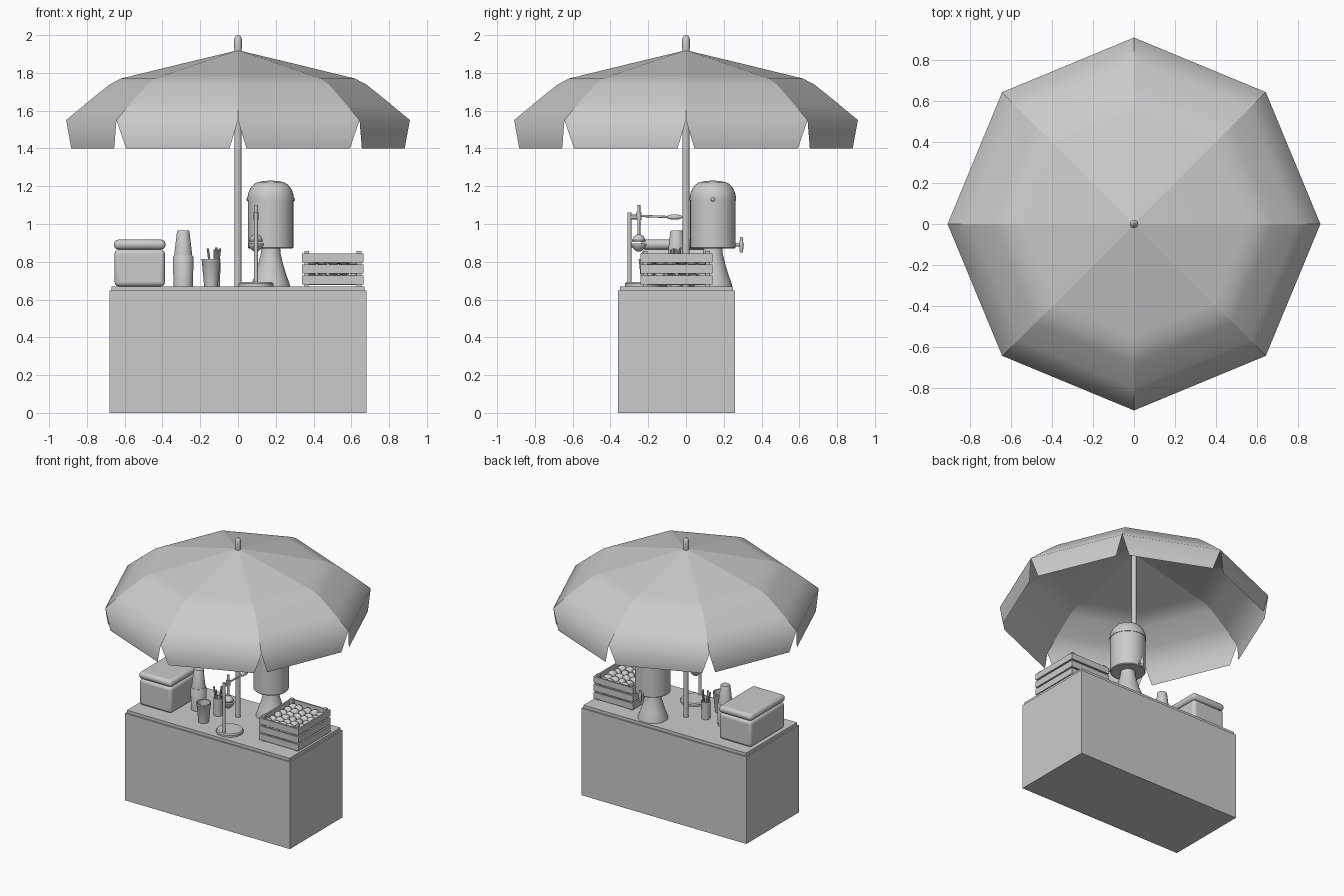
import bpy, bmesh, math, random
from mathutils import Vector, Matrix

if "Cube" in bpy.data.objects:
    bpy.data.objects.remove(bpy.data.objects["Cube"])

random.seed(4)
TOP = 0.67


def finish(name, bm, smooth=True, bevel=0, segs=3):
    bmesh.ops.recalc_face_normals(bm, faces=bm.faces[:])
    me = bpy.data.meshes.new(name)
    bm.to_mesh(me)
    bm.free()
    ob = bpy.data.objects.new(name, me)
    bpy.context.collection.objects.link(ob)
    if bevel:
        m = ob.modifiers.new("bevel", 'BEVEL')
        m.width, m.segments = bevel, segs
    if smooth:
        bpy.ops.object.select_all(action='DESELECT')
        bpy.context.view_layer.objects.active = ob
        ob.select_set(True)
        bpy.ops.object.shade_smooth_by_angle(angle=math.radians(35))
    return ob


def add_box(bm, x0, x1, y0, y1, z0, z1):
    m = Matrix.Translation(((x0 + x1) / 2, (y0 + y1) / 2, (z0 + z1) / 2))
    bmesh.ops.create_cube(bm, size=1, matrix=m @ Matrix.Diagonal((x1 - x0, y1 - y0, z1 - z0, 1)))


def box(name, *dims, bevel=0, segs=3):
    bm = bmesh.new()
    add_box(bm, *dims)
    return finish(name, bm, bevel > 0, bevel, segs)


def lathe(name, x, y, prof, n=32):
    """Spin (radius, z) points about a vertical axis; open ends are capped."""
    bm = bmesh.new()
    rings = [[bm.verts.new((x + r * math.cos(2 * math.pi * i / n),
                            y + r * math.sin(2 * math.pi * i / n), z)) for i in range(n)]
             for r, z in prof]
    for a, b in zip(rings, rings[1:]):
        for i in range(n):
            j = (i + 1) % n
            bm.faces.new((a[i], a[j], b[j], b[i]))
    bm.faces.new(rings[0])
    bm.faces.new(rings[-1])
    return finish(name, bm)


def rod(name, a, b, r, r2=None, n=12):
    a, b = Vector(a), Vector(b)
    d = b - a
    bm = bmesh.new()
    m = Matrix.Translation((a + b) / 2) @ d.to_track_quat('Z', 'Y').to_matrix().to_4x4()
    bmesh.ops.create_cone(bm, cap_ends=True, segments=n, radius1=r,
                          radius2=r if r2 is None else r2, depth=d.length, matrix=m)
    return finish(name, bm)


def ball(name, c, s):
    bm = bmesh.new()
    bmesh.ops.create_uvsphere(bm, u_segments=16, v_segments=10, radius=1,
                              matrix=Matrix.Translation(c) @ Matrix.Diagonal((*s, 1)))
    return finish(name, bm)


# Counter
box("counter_body", -0.68, 0.68, -0.36, 0.26, 0, 0.648)
box("counter_top", -0.67, 0.67, -0.35, 0.25, 0.648, TOP)

# Parasol: eight separate panels so the ribs stay crisp, each with a cut-away valance
prof = [(0, 1.92), (0.3, 1.848), (0.55, 1.787), (0.62, 1.77), (0.68, 1.738), (0.8, 1.642), (0.91, 1.55)]
bm = bmesh.new()
for k in range(8):
    d0, d1 = [Vector((math.cos(t), math.sin(t), 0)) for t in (k * math.pi / 4, (k + 1) * math.pi / 4)]
    apex = bm.verts.new((0, 0, prof[0][1]))
    prev = None
    for r, z in prof[1:]:
        cur = [bm.verts.new(d * r + Vector((0, 0, z))) for d in (d0, d1)]
        bm.faces.new((apex, *cur) if prev is None else (prev[0], cur[0], cur[1], prev[1]))
        prev = cur
    p, q = d0 * 0.91, d1 * 0.91
    low = [bm.verts.new(v * 0.99 + Vector((0, 0, 1.40))) for v in (p.lerp(q, 0.07), p.lerp(q, 0.93))]
    bm.faces.new((prev[0], low[0], low[1], prev[1]))
for f in bm.faces:
    f.smooth = True
canopy = finish("parasol_canopy", bm, smooth=False)
lathe("parasol_pole", 0, 0, [(0.018, TOP), (0.018, 1.91)], 20)
lathe("parasol_finial", 0, 0, [(0.018, 1.9), (0.02, 1.93), (0.02, 1.98), (0.014, 1.993), (0.006, 2.0)], 20)

# Drinks dispenser
dx, dy = 0.173, 0.142
lathe("dispenser_stand", dx, dy, [(0.102, TOP), (0.1, 0.685), (0.083, 0.73), (0.065, 0.79), (0.053, 0.84), (0.05, 0.875)])
lathe("dispenser_tank", dx, dy, [(0.115, 0.87), (0.12, 0.875), (0.12, 1.125)], 40)
lathe("dispenser_lid", dx, dy, [(0.123, 1.125), (0.123, 1.14), (0.118, 1.165), (0.107, 1.19), (0.09, 1.21),
                                (0.068, 1.222), (0.03, 1.228), (0.005, 1.23)], 40)
for s in (-1, 1):
    ball("dispenser_latch", (dx + s * 0.121, dy, 1.13), (0.008, 0.012, 0.01))
rod("tap_spout", (dx, 0.25, 0.89), (dx, 0.3, 0.89), 0.009)
rod("tap_nozzle", (dx, 0.293, 0.85), (dx, 0.293, 0.895), 0.008, 0.013)
rod("tap_lever", (dx, 0.293, 0.895), (dx, 0.293, 0.93), 0.011, 0.006)

# Cool box
box("coolbox_body", -0.653, -0.387, -0.235, 0.168, TOP, 0.866, bevel=0.022)
box("coolbox_lid", -0.656, -0.384, -0.24, 0.172, 0.866, 0.917, bevel=0.022)

# Cup stack in a sleeve, drinking cup, straw holder
lathe("cup_sleeve", -0.29, -0.05, [(0.052, TOP), (0.054, 0.825), (0.05, 0.832)])
lathe("cup_stack", -0.29, -0.05, [(0.048, 0.83), (0.047, 0.84), (0.033, 0.96), (0.03, 0.965)])
lathe("drinking_cup", -0.143, -0.2, [(0.036, TOP), (0.049, 0.805), (0.051, 0.808), (0.05, 0.815),
                                     (0.045, 0.812), (0.033, 0.685)])
lathe("straw_holder", -0.125, -0.055, [(0.03, TOP), (0.032, 0.8), (0.027, 0.8), (0.026, 0.69)], 24)
for i, (ox, oy) in enumerate([(0.02, 0.01), (0.03, -0.01), (0.01, 0.025), (0.0, -0.025), (-0.035, 0.0)]):
    rod("straw", (-0.125 + ox * 0.3, -0.055 + oy * 0.3, 0.69),
        (-0.125 + ox, -0.055 + oy, 0.865 + 0.005 * (i % 3)), 0.006, n=8)

# Juice press
px, py = 0.095, -0.25
lathe("press_base", px, -0.232, [(0.092, TOP), (0.092, 0.684), (0.085, 0.692)], 40)
rod("press_post", (px, -0.3, 0.685), (px, -0.3, 1.06), 0.011, n=16)
rod("press_bracket", (px, -0.3, 0.885), (px, py, 0.885), 0.009)
lathe("press_bowl", px, py, [(0.012, 0.855), (0.032, 0.872), (0.042, 0.89), (0.042, 0.898)])
lathe("press_cone", px, py, [(0.034, 0.905), (0.036, 0.915), (0.026, 0.935), (0.009, 0.945)])
rod("press_ram", (px, py, 0.93), (px, py, 1.1), 0.008)
rod("press_guide", (px, py, 1.02), (px, py, 1.06), 0.014)
rod("press_guide_arm", (px, -0.3, 1.035), (px, py, 1.035), 0.01)
rod("press_lever", (px, -0.3, 1.045), (px, -0.09, 1.037), 0.006)
ball("press_grip", (px, -0.06, 1.037), (0.014, 0.043, 0.014))

# Slatted crate
x0, x1, y0, y1, t = 0.34, 0.665, -0.24, 0.14, 0.012
bm = bmesh.new()
for z0, z1 in ((0.68, 0.727), (0.737, 0.785), (0.797, 0.843)):
    for x in (x0, x1 - t):
        add_box(bm, x, x + t, y0 + t, y1 - t, z0, z1)
    for y in (y0, y1 - t):
        add_box(bm, x0, x1, y, y + t, z0, z1)
finish("crate_slats", bm, False)
bm = bmesh.new()
for x in (x0 + t, x1 - t - 0.025):
    for y in (y0 + t, y1 - t - 0.025):
        add_box(bm, x, x + 0.025, y, y + 0.025, TOP, 0.857)
finish("crate_posts", bm, False)
box("crate_floor", x0 + t, x1 - t, y0 + t, y1 - t, 0.676, 0.684)

# Lemons, loosely packed in three layers
bm = bmesh.new()
for z in (0.71, 0.757, 0.805):
    for i in range(5):
        for j in range(6):
            c = (x0 + 0.047 + i * 0.058 + random.uniform(-0.004, 0.004),
                 y0 + 0.047 + j * 0.057 + random.uniform(-0.004, 0.004), z + random.uniform(-0.004, 0.006))
            m = Matrix.Translation(c) @ Matrix.Rotation(random.uniform(0, 3.14), 4, 'Z')
            bmesh.ops.create_uvsphere(bm, u_segments=12, v_segments=8, radius=1,
                                      matrix=m @ Matrix.Diagonal((0.034, 0.027, 0.027, 1)))
finish("lemons", bm)
